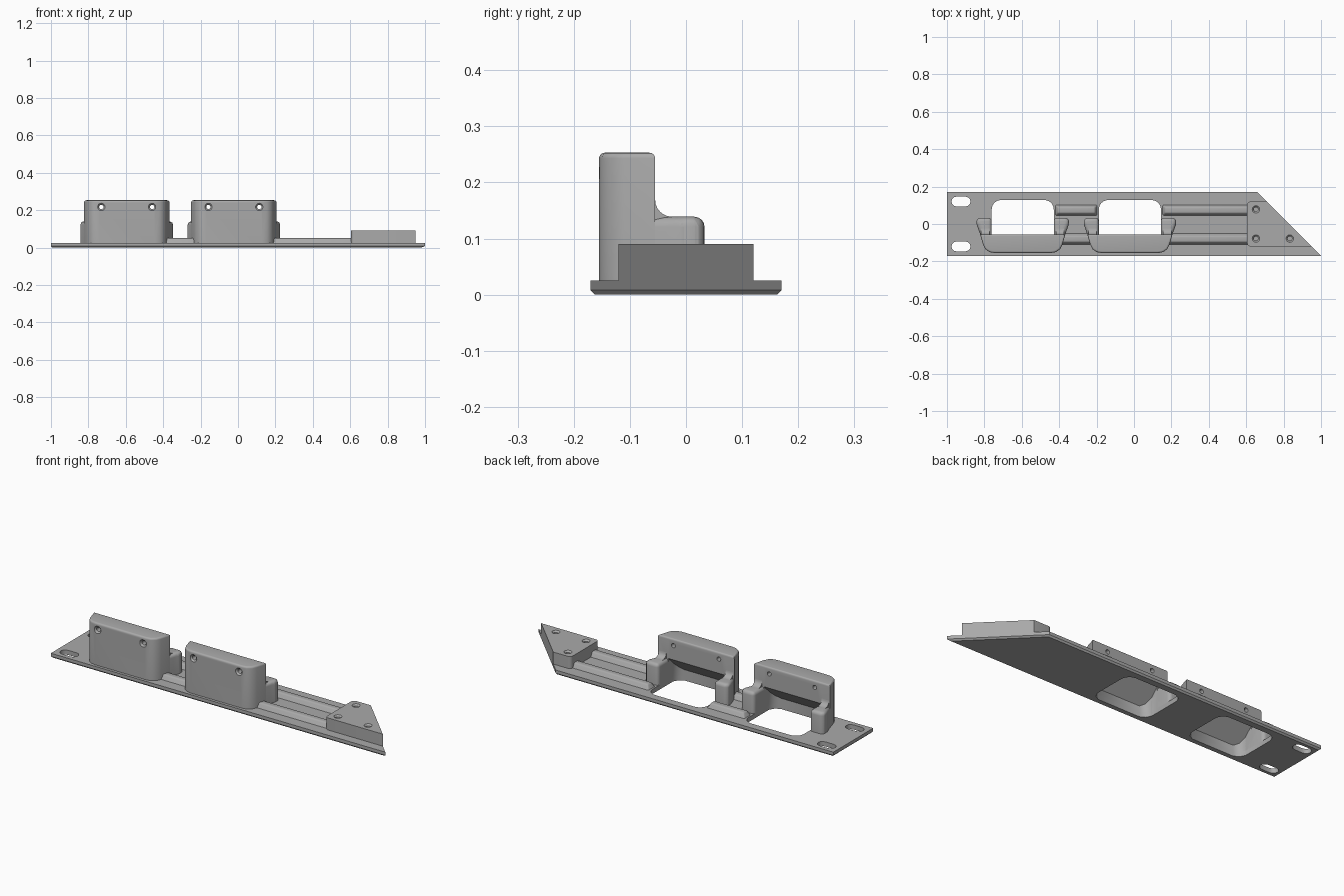
import bpy, bmesh, math
from mathutils import Matrix, Vector

if "Cube" in bpy.data.objects:
    bpy.data.objects.remove(bpy.data.objects["Cube"], do_unlink=True)

GREY = (0.4, 0.4, 0.4, 1)
mat = bpy.data.materials.new("satin_grey")
mat.use_nodes = True
mat.diffuse_color = GREY
bsdf = mat.node_tree.nodes["Principled BSDF"]
bsdf.inputs["Base Color"].default_value = GREY
bsdf.inputs["Roughness"].default_value = 0.6


def finish(name, bm):
    bmesh.ops.recalc_face_normals(bm, faces=bm.faces)
    me = bpy.data.meshes.new(name)
    bm.to_mesh(me)
    bm.free()
    ob = bpy.data.objects.new(name, me)
    bpy.context.collection.objects.link(ob)
    me.materials.append(mat)
    return ob


def prism(name, pts, lo, hi, along="z", bevel=0.0, pick=None, seg=4):
    """Extrude an outline: (x, y) along z, or (y, z) along x; bevel picked edges."""
    def place(p, t):
        return (p[0], p[1], t) if along == "z" else (t, p[0], p[1])
    bm = bmesh.new()
    bottom = bm.faces.new([bm.verts.new(place(p, lo)) for p in pts])
    ext = bmesh.ops.extrude_face_region(bm, geom=[bottom])
    move = Vector(place((0, 0), hi - lo))
    bmesh.ops.translate(bm, vec=move, verts=[v for v in ext["geom"] if isinstance(v, bmesh.types.BMVert)])
    bmesh.ops.recalc_face_normals(bm, faces=bm.faces)
    if bevel:
        edges = [e for e in bm.edges if pick is None or pick(e.verts[0].co, e.verts[1].co)]
        bmesh.ops.bevel(bm, geom=edges, offset=bevel, segments=seg, profile=0.5, affect="EDGES")
    return finish(name, bm)


def screw_cutter(loc, depth, axis="z"):
    """Countersunk hole entering downwards, or towards the back for axis y."""
    bm = bmesh.new()
    for r1, r2, top, bot in ((0.026, 0.012, 0.006, -0.008), (0.0115, 0.0115, 0.002, -depth)):
        bmesh.ops.create_cone(bm, cap_ends=True, segments=24, radius1=r2, radius2=r1, depth=top - bot,
                              matrix=Matrix.Translation((0, 0, (top + bot) / 2)))
    if axis == "y":
        bm.transform(Matrix.Rotation(math.pi / 2, 4, "X"))
    bm.transform(Matrix.Translation(loc))
    return finish("screw_cutter", bm)


def boolean(ob, cutter, operation="DIFFERENCE"):
    bpy.context.view_layer.objects.active = ob
    mod = ob.modifiers.new("cut", "BOOLEAN")
    mod.operation = operation
    mod.solver = "EXACT"
    mod.use_self = True
    mod.object = cutter
    bpy.ops.object.modifier_apply(modifier=mod.name)


def remove(ob):
    bpy.data.objects.remove(ob, do_unlink=True)


def arc(cx, cy, r, a0, a1, n=6):
    return [(cx + r * math.cos(math.radians(a0 + (a1 - a0) * i / n)),
             cy + r * math.sin(math.radians(a0 + (a1 - a0) * i / n))) for i in range(n + 1)]


def at_height(z):
    return lambda a, b: abs(a.z - z) < 1e-4 and abs(b.z - z) < 1e-4


parts = []

# Base plate with slanted end and chamfered underside
plate = prism("base_plate", [(-1, -0.17), (1, -0.17), (0.66, 0.17), (-1, 0.17)],
              0, 0.025, bevel=0.008, pick=at_height(0), seg=1)
parts.append(plate)

# Mounting slots
for y in (-0.12, 0.12):
    slot = prism("slot_cutter", arc(-0.9, y, 0.026, -90, 90) + arc(-0.95, y, 0.026, 90, 270), -0.1, 0.1)
    boolean(plate, slot)
    remove(slot)

# Socket housings with side arms
for label, cx in (("right", -0.595), ("left", -0.022)):
    # Opening outline, limited by a sloping ceiling
    half = [(0.125, -0.137), (0.152, -0.122), (0.166, -0.095)] + arc(0.116, 0.078, 0.05, 0, 90)
    cutter = prism("opening_cutter", [(cx + x, y) for x, y in half] +
                   [(cx - x, y) for x, y in reversed(half)], -0.1, 0.5)
    limit = prism("ceiling_limit", [(-0.3, -0.05), (0.3, -0.05), (0.3, 0.4), (-0.055, 0.4),
                                    (-0.055, 0.14), (-0.137, 0.058), (-0.3, 0.058)],
                  cx - 0.4, cx + 0.4, along="x")
    boolean(cutter, limit, "INTERSECT")
    remove(limit)
    boolean(plate, cutter)

    # Tall front wall
    side = [(0.15, -0.155), (0.178, -0.15), (0.2, -0.134), (0.212, -0.11), (0.228, -0.055)]
    outline = [(cx + x, y) for x, y in side] + [(cx - x, y) for x, y in reversed(side)]
    wall = prism(label + "_housing_wall", outline, 0.01, 0.253, bevel=0.01, pick=at_height(0.253))
    boolean(wall, cutter)
    for dx in (-0.136, 0.136):
        screw = screw_cutter((cx + dx, -0.155, 0.217), 0.2, "y")
        boolean(wall, screw)
        remove(screw)
    parts.append(wall)

    # Rounded arms and the fillets joining them to the wall
    for s, name in ((-1, "right"), (1, "left")):
        plan = [(cx + s * x, y) for x, y in ((0.166, -0.1), (0.212, -0.1), (0.24, -0.02),
                                            (0.25, 0.005), (0.242, 0.033), (0.166, 0.033))]
        arm = prism(f"{label}_housing_{name}_arm", plan, 0.0, 0.139, bevel=0.018,
                    pick=lambda a, b: min(a.z, b.z) > 0.1 or (abs(a.z - b.z) > 0.1 and a.y > -0.03))
        boolean(arm, cutter)
        fillet = prism(f"{label}_housing_{name}_fillet",
                       [(-0.07, 0.12), (-0.07, 0.169)] + arc(-0.025, 0.169, 0.03, 180, 270) + [(-0.025, 0.12)],
                       cx + s * 0.178, cx + s * 0.222, along="x")
        parts += [arm, fillet]
    remove(cutter)

# Stiffening rails with sloping sides
for label, x0, x1 in (("middle", -0.425, -0.192), ("end", 0.148, 0.65)):
    for name, y in (("back", 0.074), ("front", -0.08)):
        bm = bmesh.new()
        bmesh.ops.create_cube(bm, size=1)
        for v in bm.verts:
            top = v.co.z > 0
            inset = 0.018 if top else 0
            sx, sy = math.copysign(1, v.co.x), math.copysign(1, v.co.y)
            v.co = ((x0 + x1) / 2 + sx * ((x1 - x0) / 2 - inset), y + sy * (0.034 - inset), 0.05 if top else 0.015)
        bmesh.ops.bevel(bm, geom=[e for e in bm.edges if max(e.verts[0].co.z, e.verts[1].co.z) > 0.03],
                        offset=0.007, segments=3, profile=0.5, affect="EDGES")
        parts.append(finish(f"{label}_{name}_rail", bm))

# Raised end block with screw holes
block = prism("end_block", [(0.605, -0.12), (0.95, -0.12), (0.71, 0.12), (0.605, 0.12)], 0.01, 0.09,
              bevel=0.018, pick=lambda a, b: abs(a.z - b.z) > 0.05 and a.x < 0.62)
for x, y in ((0.652, 0.078), (0.652, -0.078), (0.833, -0.078)):
    screw = screw_cutter((x, y, 0.09), 0.06)
    boolean(block, screw)
    remove(screw)
parts.append(block)

# Smooth the rounded surfaces, keeping hard edges crisp
bpy.ops.object.select_all(action="DESELECT")
for ob in parts:
    ob.select_set(True)
bpy.context.view_layer.objects.active = plate
bpy.ops.object.shade_smooth_by_angle(angle=math.radians(35))
